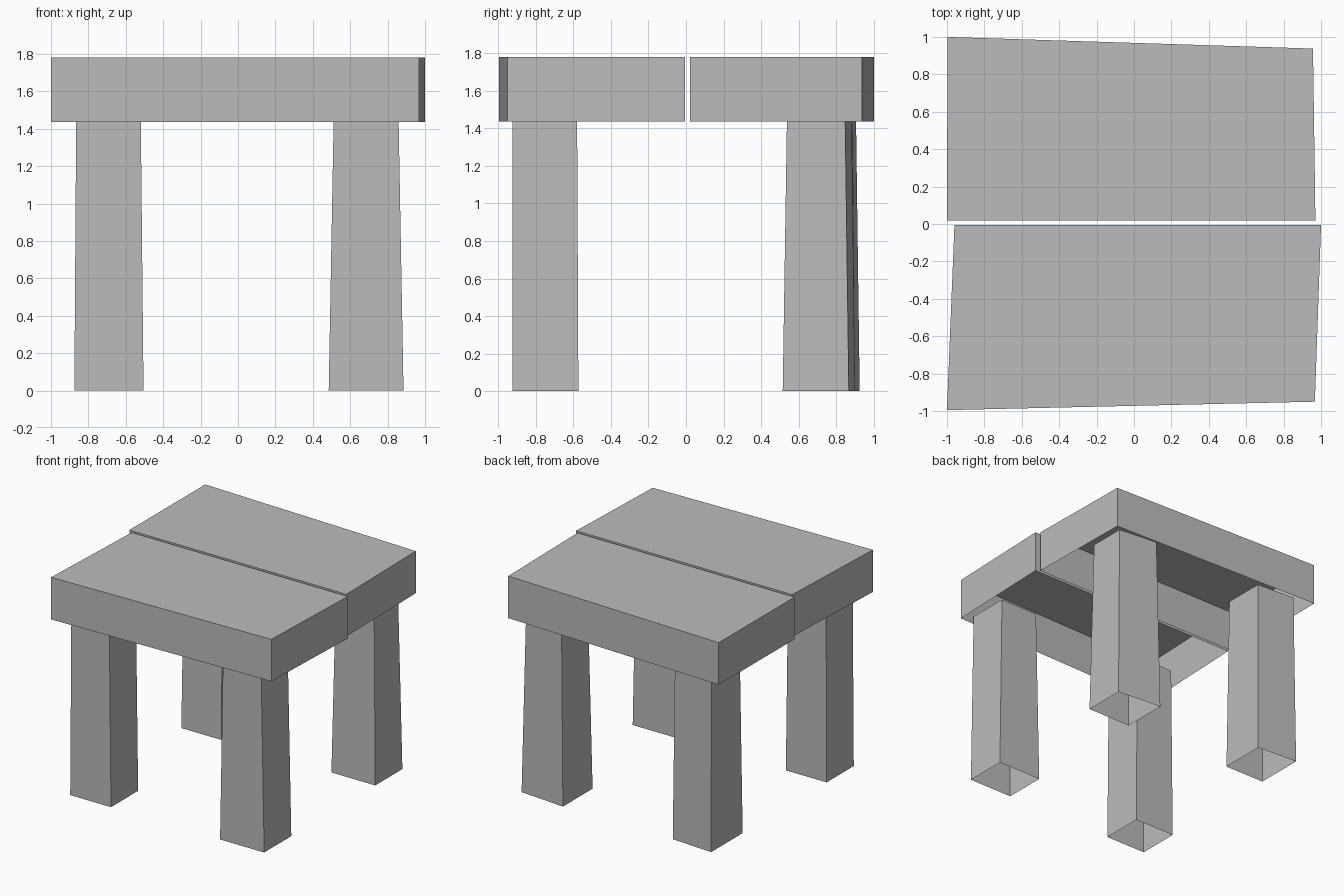
import bpy
import bmesh

cube = bpy.data.objects.get("Cube")
if cube:
    bpy.data.objects.remove(cube, do_unlink=True)

# Single plain colour
grey = bpy.data.materials.new("plain_grey")
grey.use_nodes = True
grey.diffuse_color = (0.5, 0.5, 0.5, 1)
bsdf = next(n for n in grey.node_tree.nodes if n.type == 'BSDF_PRINCIPLED')
bsdf.inputs["Base Color"].default_value = (0.5, 0.5, 0.5, 1)

SEAT_TOP, SEAT_BOTTOM, LEG_TOP = 1.78, 1.435, 1.48


def open_block(name, lower, upper, z0, z1):
    """Four-sided block with a closed top and an open bottom.
    Corners run counter-clockwise from front left of the picture plane."""
    bm = bmesh.new()
    low = [bm.verts.new((x, y, z0)) for x, y in lower]
    top = [bm.verts.new((x, y, z1)) for x, y in upper]
    for i in range(4):
        j = (i + 1) % 4
        bm.faces.new((low[i], low[j], top[j], top[i]))
    bm.faces.new(top)
    mesh = bpy.data.meshes.new(name)
    bm.to_mesh(mesh)
    bm.free()
    mesh.materials.append(grey)
    obj = bpy.data.objects.new(name, mesh)
    bpy.context.collection.objects.link(obj)
    return obj


# Seat planks, slightly out of square, with a narrow gap between them
planks = {
    "front_plank": [(-1, -0.995), (0.967, -0.95), (1, -0.005), (-0.96, -0.005)],
    "back_plank": [(-1, 0.02), (0.97, 0.02), (0.957, 0.938), (-0.997, 1)],
}
for name, outline in planks.items():
    open_block(name, outline, outline, SEAT_BOTTOM, SEAT_TOP)


# Tapered legs: x range, y range and slant of the back edge, at foot and top
def leg_outline(x0, x1, y0, y1_left, y1_right):
    return [(x0, y0), (x1, y0), (x1, y1_right), (x0, y1_left)]


legs = {
    "front_right_leg": ((-0.875, -0.505, -0.925, -0.573, -0.573),
                        (-0.865, -0.52, -0.925, -0.58, -0.58)),
    "front_left_leg": ((0.485, 0.885, -0.925, -0.573, -0.573),
                       (0.512, 0.858, -0.925, -0.58, -0.58)),
    "back_right_leg": ((-0.875, -0.51, 0.515, 0.925, 0.9),
                       (-0.865, -0.52, 0.538, 0.905, 0.885)),
    "back_left_leg": ((0.487, 0.885, 0.515, 0.9, 0.867),
                      (0.512, 0.858, 0.538, 0.882, 0.847)),
}
for name, (foot, top) in legs.items():
    open_block(name, leg_outline(*foot), leg_outline(*top), 0, LEG_TOP)
